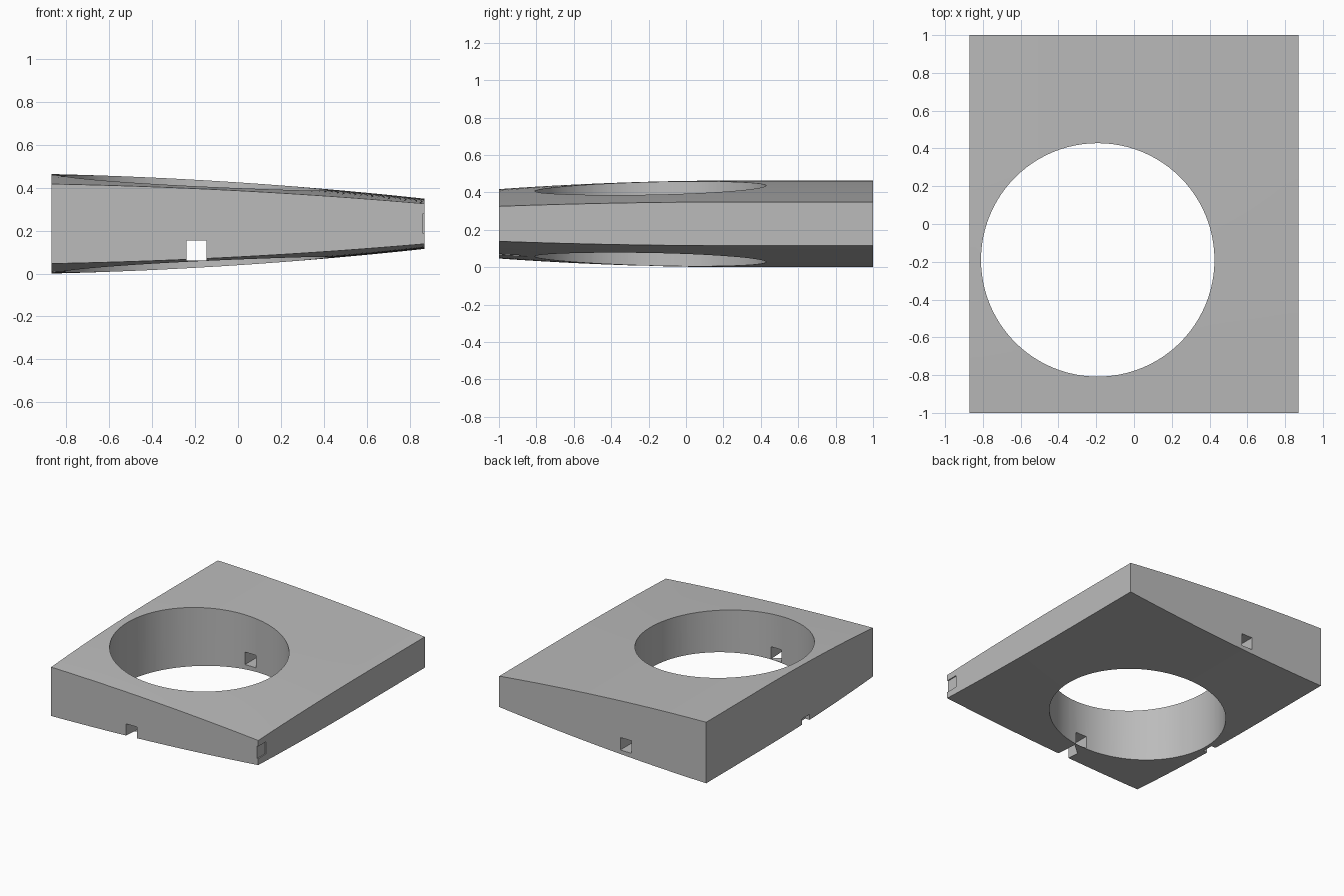
import bpy, bmesh
from mathutils import Matrix, Vector

cube = bpy.data.objects.get("Cube")
if cube:
    bpy.data.objects.remove(cube, do_unlink=True)

HALF_X, HALF_Y, MID_Z = 0.87, 1.0, 0.232
HOLE, RADIUS = (-0.192, -0.19), 0.618

gray = bpy.data.materials.new("plain_gray")
gray.use_nodes = True
color = (0.5, 0.5, 0.5, 1)
gray.diffuse_color = color
gray.node_tree.nodes["Principled BSDF"].inputs["Base Color"].default_value = color


def half_thickness(x, y):
    across = 0.193 - 0.066 * x - 0.0245 * x * x
    front_drop = max(0, (0.3 - y) / 1.3)
    return across * (1 - 0.2 * front_drop ** 2)


def make_object(name, bm):
    mesh = bpy.data.meshes.new(name)
    bmesh.ops.recalc_face_normals(bm, faces=bm.faces)
    bm.to_mesh(mesh)
    bm.free()
    mesh.materials.append(gray)
    obj = bpy.data.objects.new(name, mesh)
    bpy.context.collection.objects.link(obj)
    return obj


def box(name, low, high):
    low, high = Vector(low), Vector(high)
    bm = bmesh.new()
    bmesh.ops.create_cube(bm, size=1, matrix=Matrix.Translation((low + high) / 2)
                          @ Matrix.Diagonal((*(high - low), 1)))
    return make_object(name, bm)


# Slab with gently bowed top and bottom
bm = bmesh.new()
bmesh.ops.create_cube(bm, size=2)
flat_edges = [e for e in bm.edges if abs(e.verts[0].co.z - e.verts[1].co.z) < 0.1]
bmesh.ops.subdivide_edges(bm, edges=flat_edges, cuts=23, use_grid_fill=True)
for v in bm.verts:
    x, y = v.co.x * HALF_X, v.co.y * HALF_Y
    side = 1 if v.co.z > 0 else -1
    v.co = (x, y, MID_Z + side * half_thickness(x, y))
slab = make_object("wedge_slab", bm)

# Round opening
bm = bmesh.new()
bmesh.ops.create_cone(bm, cap_ends=True, segments=96, radius1=RADIUS, radius2=RADIUS,
                      depth=2, matrix=Matrix.Translation((*HOLE, MID_Z)))
cutters = [make_object("hole_cutter", bm)]

# Square channel from front to back, and shallow side pockets
cutters += [
    box("channel_cutter", (-0.24, -1.2, 0.06), (-0.148, 1.2, 0.155)),
    box("left_pocket_cutter", (0.862, -1.1, 0.187), (1, -0.905, 0.28)),
    box("right_pocket_cutter", (-1, -0.24, -0.05), (-0.835, -0.148, 0.05)),
]

bpy.context.view_layer.objects.active = slab
for cutter in cutters:
    cutter.hide_render = True
    mod = slab.modifiers.new(cutter.name, "BOOLEAN")
    mod.operation = "DIFFERENCE"
    mod.solver = "EXACT"
    mod.object = cutter
    bpy.ops.object.modifier_apply(modifier=mod.name)
    bpy.data.objects.remove(cutter, do_unlink=True)

# Smooth shading with crisp rims
bpy.ops.object.select_all(action="DESELECT")
slab.select_set(True)
bpy.ops.object.shade_smooth_by_angle(angle=0.5)
